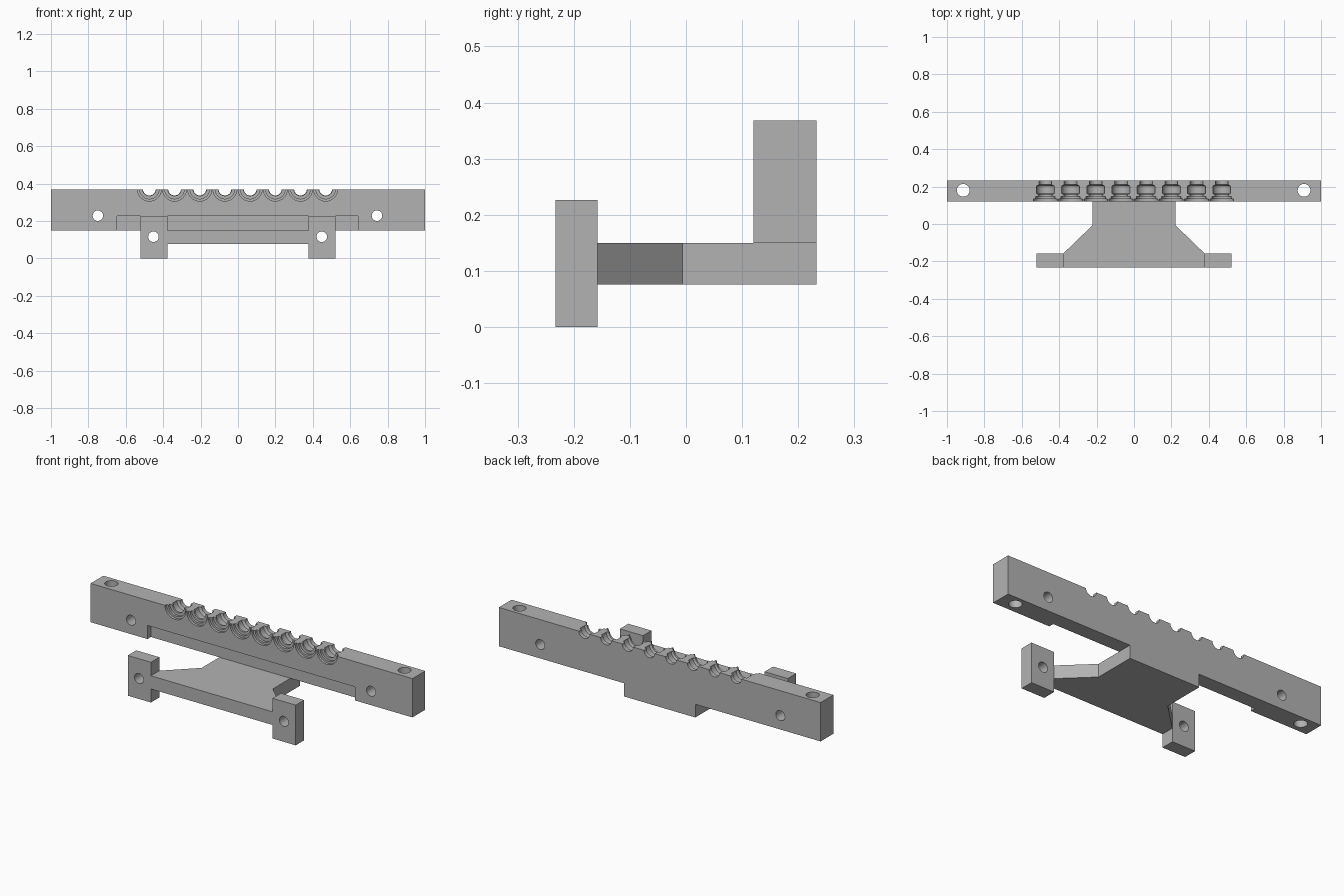
import bpy, bmesh, math
from mathutils import Matrix

cube = bpy.data.objects.get("Cube")
if cube:
    bpy.data.objects.remove(cube, do_unlink=True)

grey = bpy.data.materials.new("plain grey")
grey.use_nodes = True
grey.diffuse_color = (0.45, 0.45, 0.45, 1)
grey.node_tree.nodes["Principled BSDF"].inputs["Base Color"].default_value = (0.45, 0.45, 0.45, 1)


def finish(name, bm):
    bmesh.ops.recalc_face_normals(bm, faces=bm.faces)
    mesh = bpy.data.meshes.new(name)
    bm.to_mesh(mesh)
    bm.free()
    mesh.materials.append(grey)
    ob = bpy.data.objects.new(name, mesh)
    bpy.context.collection.objects.link(ob)
    return ob


def prism(name, outline, z0, z1):
    bm = bmesh.new()
    face = bm.faces.new([bm.verts.new((x, y, z0)) for x, y in outline])
    ext = bmesh.ops.extrude_face_region(bm, geom=[face])
    verts = [g for g in ext["geom"] if isinstance(g, bmesh.types.BMVert)]
    bmesh.ops.translate(bm, verts=verts, vec=(0, 0, z1 - z0))
    return finish(name, bm)


def box(name, x0, x1, y0, y1, z0, z1):
    return prism(name, [(x0, y0), (x1, y0), (x1, y1), (x0, y1)], z0, z1)


def lathe(name, profile, centre, along_y=True, sides=40):
    """Closed solid of revolution from (position, radius) pairs."""
    bm = bmesh.new()
    rings = []
    for p, r in profile:
        angles = [(i + 0.5) * math.tau / sides for i in range(sides)]
        rings.append([bm.verts.new((r * math.cos(a), r * math.sin(a), p)) for a in angles])
    for a, b in zip(rings, rings[1:]):
        for i in range(sides):
            j = (i + 1) % sides
            bm.faces.new((a[i], a[j], b[j], b[i]))
    bm.faces.new(rings[0])
    bm.faces.new(rings[-1])
    if along_y:
        bm.transform(Matrix.Rotation(-math.pi / 2, 4, 'X'))
    bm.transform(Matrix.Translation(centre))
    return finish(name, bm)


def combine(target, tool, operation='DIFFERENCE'):
    mod = target.modifiers.new("combine", 'BOOLEAN')
    mod.operation = operation
    mod.solver = 'EXACT'
    mod.object = tool
    bpy.context.view_layer.objects.active = target
    bpy.ops.object.modifier_apply(modifier=mod.name)
    bpy.data.objects.remove(tool, do_unlink=True)


# Long bar with a shallow recess along its lower front
bar = box("clamp_bar", -1, 1, 0.12, 0.233, 0.15, 0.368)
combine(bar, box("recess", -0.646, 0.642, 0.05, 0.15, 0.1, 0.226))

# Stepped half-round seats along the top
seat = [(0.1, 0.064), (0.134, 0.064), (0.134, 0.052), (0.147, 0.052),
        (0.147, 0.036), (0.157, 0.036), (0.163, 0.048), (0.203, 0.048),
        (0.21, 0.034), (0.26, 0.034)]
for i in range(8):
    combine(bar, lathe("seat", seat, (-0.474 + i * 0.1347, 0, 0.37)))

# Screw holes through the bar
for side in (-1, 1):
    combine(bar, lathe("cross_hole", [(0, 0.028), (0.4, 0.028)], (side * 0.746 - 0.003, 0, 0.228)))
    combine(bar, lathe("upright_hole", [(0, 0.034), (0.5, 0.034)], (side * 0.911 - 0.002, 0.18, 0), False))

# Tapered plate that carries the bar
half = [(0.378, -0.233), (0.378, -0.158), (0.221, -0.006), (0.221, 0.233)]
plate = prism("support_plate", half + [(-x, y) for x, y in reversed(half)], 0.076, 0.15)

# Drilled mounting ears at the front corners
for side in (-1, 1):
    x0, x1 = sorted((side * 0.378, side * 0.522))
    ear = box("mounting_ear", x0, x1, -0.233, -0.158, 0, 0.226)
    combine(ear, lathe("ear_hole", [(-0.4, 0.028), (0, 0.028)], (side * 0.45 - 0.002, 0, 0.115)))
    combine(plate, ear, 'UNION')

combine(bar, plate, 'UNION')
bar.name = "mounting_clamp"
bpy.ops.object.select_all(action='DESELECT')
bar.select_set(True)
bpy.context.view_layer.objects.active = bar
bpy.ops.object.shade_smooth_by_angle(angle=math.radians(30))
